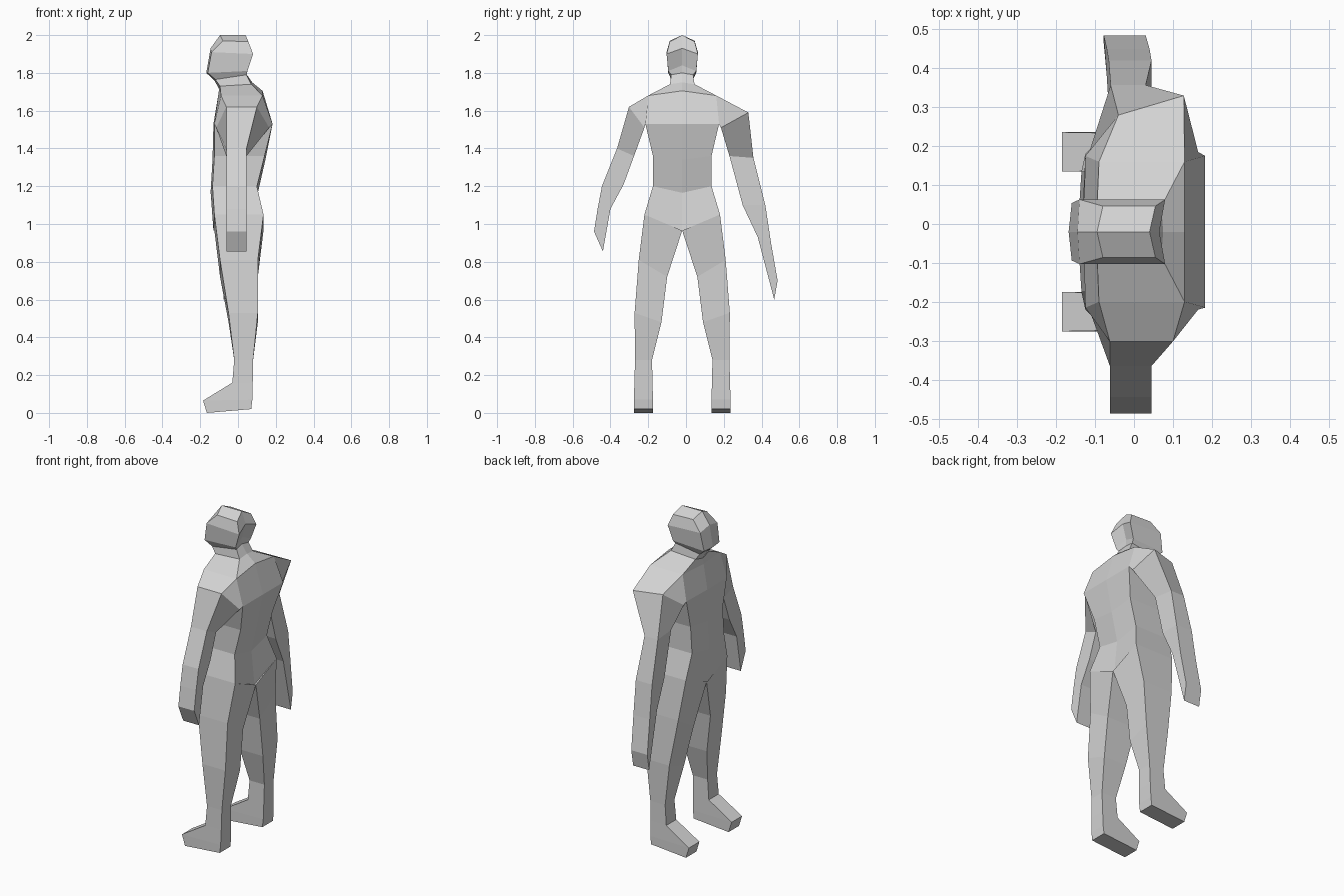
import bpy, bmesh

if "Cube" in bpy.data.objects:
    bpy.data.objects.remove(bpy.data.objects["Cube"], do_unlink=True)

GREY = (0.65, 0.65, 0.65, 1.0)
grey = bpy.data.materials.new("plain_grey")
grey.use_nodes = True
grey.diffuse_color = GREY
grey.node_tree.nodes["Principled BSDF"].inputs["Base Color"].default_value = GREY

MID = -0.02  # y of the body's centre plane


def loft(name, rings):
    """Skin a list of equal-sized rings of points, capping both ends."""
    bm = bmesh.new()
    rows = [[bm.verts.new(p) for p in ring] for ring in rings]
    n = len(rows[0])
    for a, b in zip(rows, rows[1:]):
        for i in range(n):
            j = (i + 1) % n
            bm.faces.new((a[i], a[j], b[j], b[i]))
    for row in (rows[0], rows[-1]):
        if n == 6:  # split along the centre line
            bm.faces.new((row[0], row[1], row[2], row[3]))
            bm.faces.new((row[0], row[3], row[4], row[5]))
        else:
            bm.faces.new(row)
    bmesh.ops.recalc_face_normals(bm, faces=bm.faces)
    mesh = bpy.data.meshes.new(name)
    bm.to_mesh(mesh)
    bm.free()
    mesh.materials.append(grey)
    obj = bpy.data.objects.new(name, mesh)
    bpy.context.collection.objects.link(obj)
    return obj


def hex_ring(half, face, face_mid, back, back_mid):
    """Six points: centre and both corners on the face side and on the back side."""
    (xf, zf), (xb, zb) = face, back
    return [(face_mid[0], MID, face_mid[1]), (xf, MID + half, zf), (xb, MID + half, zb),
            (back_mid[0], MID, back_mid[1]), (xb, MID - half, zb), (xf, MID - half, zf)]


# Torso, from crotch to neck base
loft("torso", [
    hex_ring(0.200, (-0.125, 1.05), (-0.13, 0.965), (0.135, 1.05), (0.125, 0.965)),
    hex_ring(0.155, (-0.135, 1.20), (-0.145, 1.17), (0.10, 1.20), (0.105, 1.165)),
    hex_ring(0.155, (-0.125, 1.36), (-0.135, 1.34), (0.14, 1.36), (0.145, 1.34)),
    hex_ring(0.195, (-0.125, 1.53), (-0.13, 1.53), (0.183, 1.53), (0.183, 1.53)),
    hex_ring(0.180, (-0.09, 1.68), (-0.105, 1.68), (0.13, 1.68), (0.13, 1.705)),
    hex_ring(0.065, (-0.095, 1.73), (-0.10, 1.715), (0.07, 1.74), (0.075, 1.75)),
])

# Neck and head
loft("head", [
    hex_ring(0.065, (-0.095, 1.73), (-0.10, 1.715), (0.07, 1.74), (0.075, 1.75)),
    hex_ring(0.058, (-0.12, 1.765), (-0.125, 1.76), (0.045, 1.79), (0.04, 1.80)),
    hex_ring(0.074, (-0.16, 1.80), (-0.168, 1.80), (0.05, 1.81), (0.04, 1.84)),
    hex_ring(0.083, (-0.14, 1.91), (-0.145, 1.93), (0.08, 1.90), (0.065, 1.93)),
    hex_ring(0.066, (-0.08, 1.97), (-0.095, 2.0), (0.055, 1.965), (0.04, 2.0)),
])

# Legs with feet: outer z, inner z, face x, back x, outer y, inner y
LEG = [
    (1.05, 0.965, -0.125, 0.135, 0.200, 0.0),
    (0.81, 0.72, -0.095, 0.105, 0.230, 0.08),
    (0.53, 0.48, -0.05, 0.105, 0.252, 0.11),
    (0.28, 0.28, -0.02, 0.08, 0.250, 0.16),
    (0.16, 0.16, -0.03, 0.078, 0.253, 0.157),
]
for name, side in (("front_leg", -1), ("back_leg", 1)):
    rings = []
    for zo, zi, xf, xb, yo, yi in LEG:
        o, i = MID + side * yo, MID + side * yi
        rings.append([(xf, o, zo), (xb, o, zo), (xb, i, zi), (xf, i, zi)])
    for xf, zf, xb, zb in ((-0.185, 0.065, 0.076, 0.07), (-0.165, 0.0, 0.07, 0.02)):
        o, i = MID + side * 0.256, MID + side * 0.155
        rings.append([(xf, o, zf), (xb, o, zb), (xb, i, zb), (xf, i, zf)])
    loft(name, rings)


def arm(name, root_y, sections):
    """Sections: outer (y, z), inner (y, z), outer x pair, inner x pair."""
    top, low = root_y
    rings = [[(-0.09, top, 1.68), (0.13, top, 1.68), (0.183, low, 1.53), (-0.125, low, 1.53)]]
    for (yo, zo), (yi, zi), (fo, bo), (fi, bi) in sections:
        rings.append([(fo, yo, zo), (bo, yo, zo), (bi, yi, zi), (fi, yi, zi)])
    loft(name, rings)


SLIM = (-0.062, 0.045)  # face and back x of the lower arm
arm("front_arm", (-0.20, -0.215), [
    ((-0.302, 1.62), (-0.22, 1.51), (-0.062, 0.10), (-0.115, 0.165)),
    ((-0.365, 1.40), (-0.275, 1.36), SLIM, SLIM),
    ((-0.445, 1.20), (-0.33, 1.21), SLIM, SLIM),
    ((-0.468, 1.08), (-0.40, 1.08), SLIM, SLIM),
    ((-0.487, 0.96), (-0.44, 0.855), SLIM, SLIM),
])
arm("back_arm", (0.16, 0.175), [
    ((0.32, 1.59), (0.185, 1.51), (-0.04, 0.128), (-0.115, 0.165)),
    ((0.357, 1.35), (0.23, 1.36), (-0.06, 0.03), (-0.06, 0.04)),
    ((0.42, 1.10), (0.30, 1.10), (-0.065, 0.045), (-0.065, 0.045)),
    ((0.45, 0.90), (0.38, 0.93), (-0.07, 0.04), (-0.07, 0.04)),
    ((0.485, 0.70), (0.467, 0.60), (-0.078, 0.03), (-0.078, 0.03)),
])
# Tilt the far shoulder corner: face side sits closer to the body than the back side
verts = bpy.data.objects["back_arm"].data.vertices
verts[4].co.y = 0.28
verts[5].co.y = 0.33
